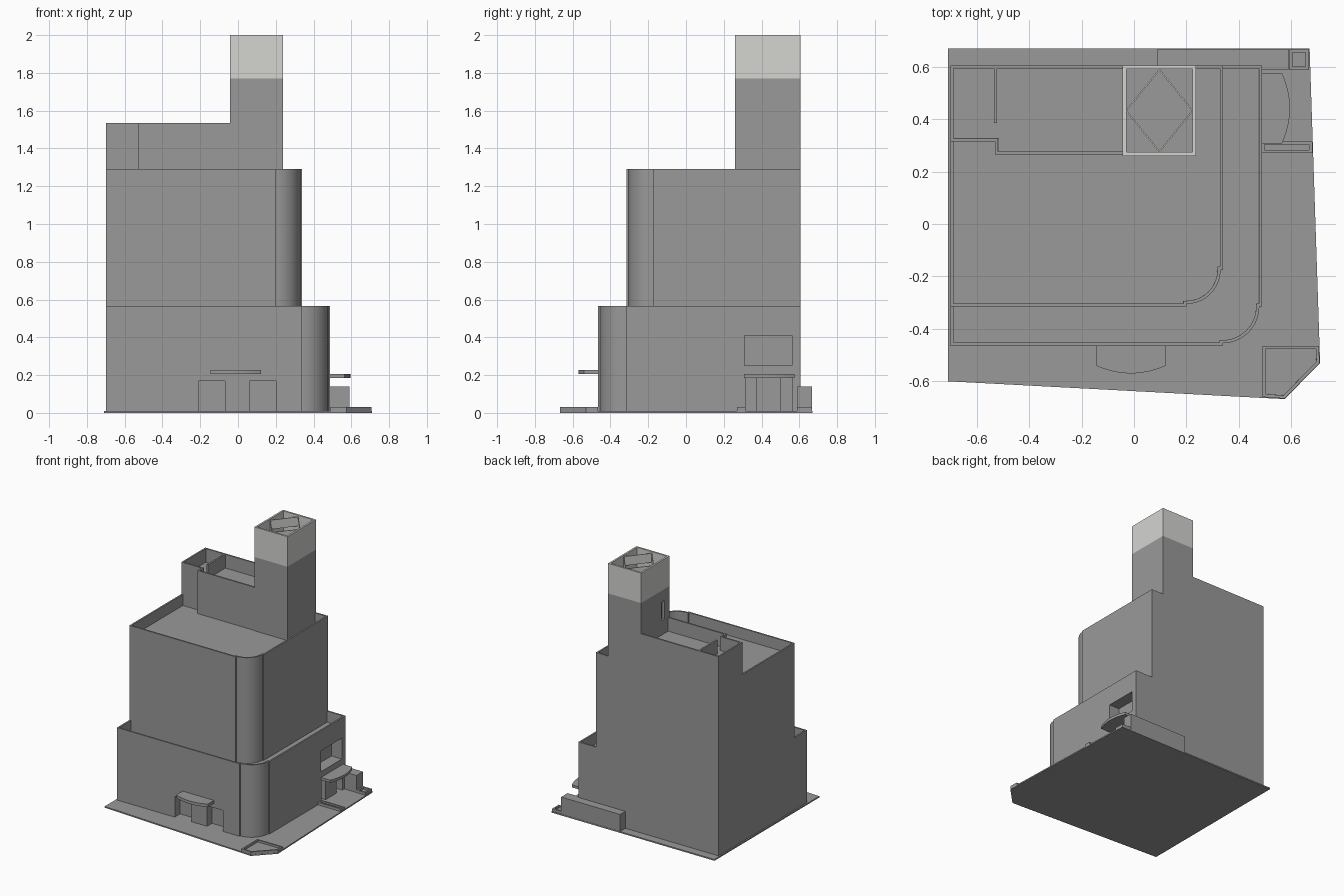
import bpy, bmesh, math

cube = bpy.data.objects.get("Cube")
if cube:
    bpy.data.objects.remove(cube, do_unlink=True)


def material(name, rgb):
    m = bpy.data.materials.new(name)
    m.use_nodes = True
    m.diffuse_color = (*rgb, 1)
    bsdf = next(n for n in m.node_tree.nodes if n.type == 'BSDF_PRINCIPLED')
    bsdf.inputs["Base Color"].default_value = (*rgb, 1)
    return m


GREY = material("mid_grey", (0.32, 0.32, 0.32))
PALE = material("pale_grey", (0.66, 0.66, 0.64))


def prism(name, pts, z0, z1, floor=None, wall=0.012, mat=GREY, floor_mat=None):
    """Extruded outline; with a floor height the top is sunk behind a rim."""
    bm = bmesh.new()
    base = bm.faces.new([bm.verts.new((x, y, z0)) for x, y in pts])
    ext = bmesh.ops.extrude_face_region(bm, geom=[base], use_keep_orig=True)["geom"]
    for v in (g for g in ext if isinstance(g, bmesh.types.BMVert)):
        v.co.z = z1
    bmesh.ops.recalc_face_normals(bm, faces=bm.faces[:])
    if floor is not None:
        top = [f for f in bm.faces if f.normal.z > 0.9]
        bmesh.ops.inset_individual(bm, faces=top, thickness=wall, use_even_offset=True)
        bmesh.ops.inset_individual(bm, faces=top, thickness=0.0002,
                                   depth=floor - z1, use_even_offset=True)
        if floor_mat:
            top[0].material_index = 1
    me = bpy.data.meshes.new(name)
    bm.to_mesh(me)
    bm.free()
    me.materials.append(mat)
    if floor_mat:
        me.materials.append(floor_mat)
    ob = bpy.data.objects.new(name, me)
    bpy.context.collection.objects.link(ob)
    return ob


def rect(x0, x1, y0, y1):
    return [(x0, y0), (x1, y0), (x1, y1), (x0, y1)]


def activate(ob):
    bpy.ops.object.select_all(action='DESELECT')
    ob.select_set(True)
    bpy.context.view_layer.objects.active = ob


def cut(ob, outline, z0, z1):
    """Cut a recess and discard the cutter."""
    cutter = prism("cutter", outline, z0, z1)
    cutter.hide_render = True
    mod = ob.modifiers.new("recess", 'BOOLEAN')
    mod.operation, mod.solver, mod.object = 'DIFFERENCE', 'EXACT', cutter
    activate(ob)
    bpy.ops.object.modifier_apply(modifier=mod.name)
    bpy.data.objects.remove(cutter, do_unlink=True)


def tier_outline(right, front, radius, left=-0.70, back=0.605, step=0.01):
    """Block outline with a slightly set back rounded front corner."""
    cx, cy = right - step - radius, front + step + radius
    n = 18
    arc = [(cx + radius * math.sin(i / n * math.pi / 2),
            cy - radius * math.cos(i / n * math.pi / 2)) for i in range(n + 1)]
    return [(left, front), (cx, front)] + arc + [(right, cy), (right, back), (left, back)]


def bow(a0, a1, edge, bulge, n=12):
    """Points along a shallow curve from a0 to a1: (along, outward)."""
    return [(a0 + (a1 - a0) * i / n,
             edge + bulge * (1 - (2 * i / n - 1) ** 2)) for i in range(n + 1)]


# Ground slab
prism("ground_slab", [(-0.71, -0.60), (0.575, -0.668), (0.71, -0.53),
                      (0.67, 0.67), (-0.71, 0.67)], 0, 0.01)

# Stepped main tiers with sunken roofs
lower = prism("lower_tier", tier_outline(0.488, -0.465, 0.14), 0.005, 0.565, 0.48)
upper = prism("upper_tier", tier_outline(0.34, -0.315, 0.13), 0.47, 1.29, 1.205)

# Recessed entrances and side window
cut(lower, rect(-0.21, 0.20, -0.50, -0.40), 0.01, 0.17)
cut(lower, rect(0.42, 0.52, 0.315, 0.565), 0.01, 0.185)
cut(lower, rect(0.40, 0.52, 0.31, 0.56), 0.25, 0.41)
prism("front_vestibule", rect(-0.07, 0.06, -0.46, -0.39), 0.01, 0.17)
prism("side_vestibule", rect(0.41, 0.483, 0.37, 0.50), 0.01, 0.185)

# Curved canopies
front_edge = [(x, -d) for x, d in bow(-0.145, 0.122, 0.54, 0.03)]
front_canopy = prism("front_canopy", [(-0.145, -0.455)] + front_edge + [(0.122, -0.455)],
                     0.205, 0.227)
side_edge = [(d, y) for y, d in bow(0.308, 0.575, 0.565, 0.03)]
side_canopy = prism("side_canopy", [(0.48, 0.308)] + side_edge + [(0.48, 0.575)],
                    0.185, 0.205)

# Rooftop plant room with partition
prism("roof_room", [(-0.70, 0.315), (-0.53, 0.315), (-0.53, 0.265), (-0.02, 0.265),
                    (-0.02, 0.605), (-0.70, 0.605)], 1.2, 1.535, 1.43)
prism("roof_partition", rect(-0.535, -0.522, 0.385, 0.60), 1.42, 1.535)

# Tower with pale open crown
tower = prism("tower", rect(-0.043, 0.237, 0.26, 0.605), 1.2, 1.77)
cut(tower, rect(-0.10, -0.02, 0.32, 0.36), 1.54, 1.68)
prism("tower_crown", rect(-0.043, 0.237, 0.26, 0.605), 1.77, 2.0, 1.85, 0.014,
      PALE, GREY)

# Diamond lattice inside the crown
cx, cy, hx, hy = 0.097, 0.4325, 0.13, 0.16
tips = [(cx, cy + hy), (cx + hx, cy), (cx, cy - hy), (cx - hx, cy)]
for i in range(4):
    (ax, ay), (bx, by) = tips[i], tips[(i + 1) % 4]
    k = 0.95
    inner = [(cx + (x - cx) * k, cy + (y - cy) * k) for x, y in ((bx, by), (ax, ay))]
    prism(f"crown_lattice_{i + 1}", [(ax, ay), (bx, by)] + inner, 1.92, 1.99, mat=PALE)

# Low rear wall and planters
prism("rear_wall", [(0.09, 0.60), (0.48, 0.60), (0.48, 0.59), (0.59, 0.59),
                    (0.59, 0.668), (0.09, 0.668)], 0.005, 0.14)
prism("rear_planter", rect(0.592, 0.667, 0.588, 0.666), 0.005, 0.03, 0.015)
prism("side_planter", rect(0.485, 0.68, 0.27, 0.315), 0.005, 0.03, 0.015)
prism("corner_planter", [(0.49, -0.66), (0.575, -0.666), (0.708, -0.53),
                         (0.705, -0.465), (0.49, -0.465)], 0.005, 0.03, 0.015)

# Smooth the curved walls, keep corners crisp
for ob in (lower, upper, front_canopy, side_canopy):
    activate(ob)
    bpy.ops.object.shade_smooth_by_angle(angle=math.radians(30))
